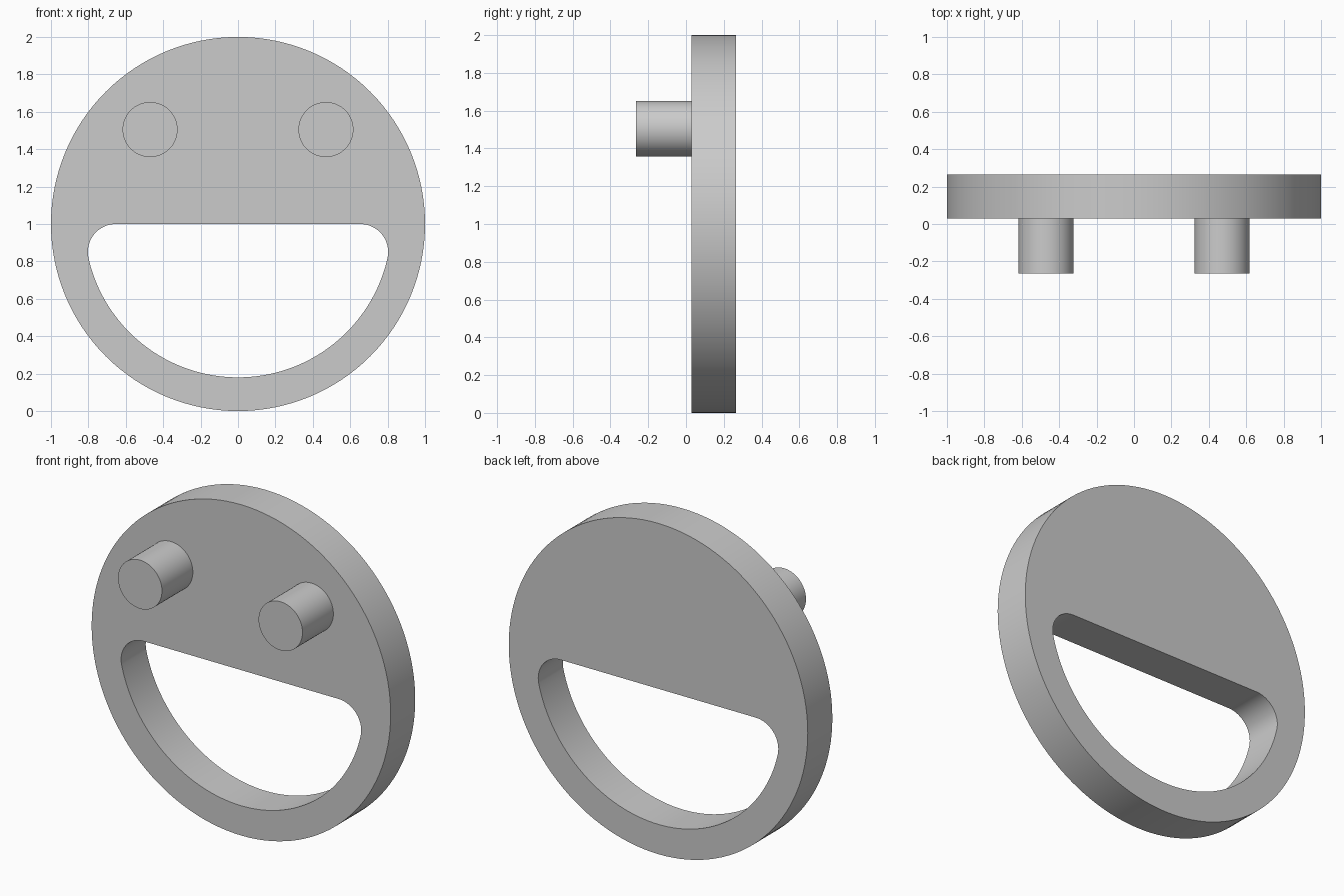
import bpy, bmesh
from math import sin, cos, pi, atan2, sqrt

if "Cube" in bpy.data.objects:
    bpy.data.objects.remove(bpy.data.objects["Cube"])

FRONT, BACK = 0.03, 0.265
CENTRE_Z = 1.0

grey = bpy.data.materials.new("plain grey")
grey.use_nodes = True
colour = (0.6, 0.6, 0.6, 1)
grey.diffuse_color = colour
grey.node_tree.nodes["Principled BSDF"].inputs["Base Color"].default_value = colour


def arc(cx, cz, radius, start, end, steps):
    """Points along an arc in the xz plane, both ends included."""
    angles = [start + (end - start) * i / steps for i in range(steps + 1)]
    return [(cx + radius * cos(a), cz + radius * sin(a)) for a in angles]


def slab(name, outline, y0, y1):
    """Extrude a closed xz outline from y0 to y1."""
    bm = bmesh.new()
    face = bm.faces.new([bm.verts.new((x, y0, z)) for x, z in outline])
    grown = bmesh.ops.extrude_face_region(bm, geom=[face], use_keep_orig=True)
    verts = [g for g in grown["geom"] if isinstance(g, bmesh.types.BMVert)]
    bmesh.ops.translate(bm, verts=verts, vec=(0, y1 - y0, 0))
    bmesh.ops.recalc_face_normals(bm, faces=bm.faces)
    mesh = bpy.data.meshes.new(name)
    bm.to_mesh(mesh)
    bm.free()
    mesh.materials.append(grey)
    obj = bpy.data.objects.new(name, mesh)
    bpy.context.collection.objects.link(obj)
    return obj


def activate(obj):
    bpy.ops.object.select_all(action='DESELECT')
    obj.select_set(True)
    bpy.context.view_layer.objects.active = obj


def disc(cx, cz, radius, sides):
    return arc(cx, cz, radius, 0, 2 * pi, sides)[:-1]


# Mouth opening: half disc whose corner fillets are tangent to arc and flat top
R, r = 0.82, 0.15
fx = sqrt((R - r) ** 2 - r ** 2)
fz = CENTRE_Z - r
t = atan2(r, fx)
mouth = arc(0, CENTRE_Z, R, -pi + t, -t, 64)
mouth += arc(fx, fz, r, -t, pi / 2, 16)[1:]
mouth += arc(-fx, fz, r, pi / 2, pi + t, 16)[:-1]

# Round plate with the opening cut through
plate = slab("face_plate", disc(0, CENTRE_Z, 1, 128), FRONT, BACK)
cutter = slab("mouth_cutter", mouth, FRONT - 0.1, BACK + 0.1)
cutter.hide_render = True
cut = plate.modifiers.new("mouth", 'BOOLEAN')
cut.operation = 'DIFFERENCE'
cut.solver = 'EXACT'
cut.object = cutter
activate(plate)
bpy.ops.object.modifier_apply(modifier=cut.name)
bpy.data.objects.remove(cutter)

# Eye pegs standing out of the front
pegs = [slab(f"{side}_eye_peg", disc(s * 0.47, 1.505, 0.147, 64), -BACK, FRONT)
        for side, s in (("left", 1), ("right", -1))]

# Smooth rims, sharp edges
for part in [plate] + pegs:
    activate(part)
    bpy.ops.object.shade_smooth_by_angle(angle=pi / 6)
